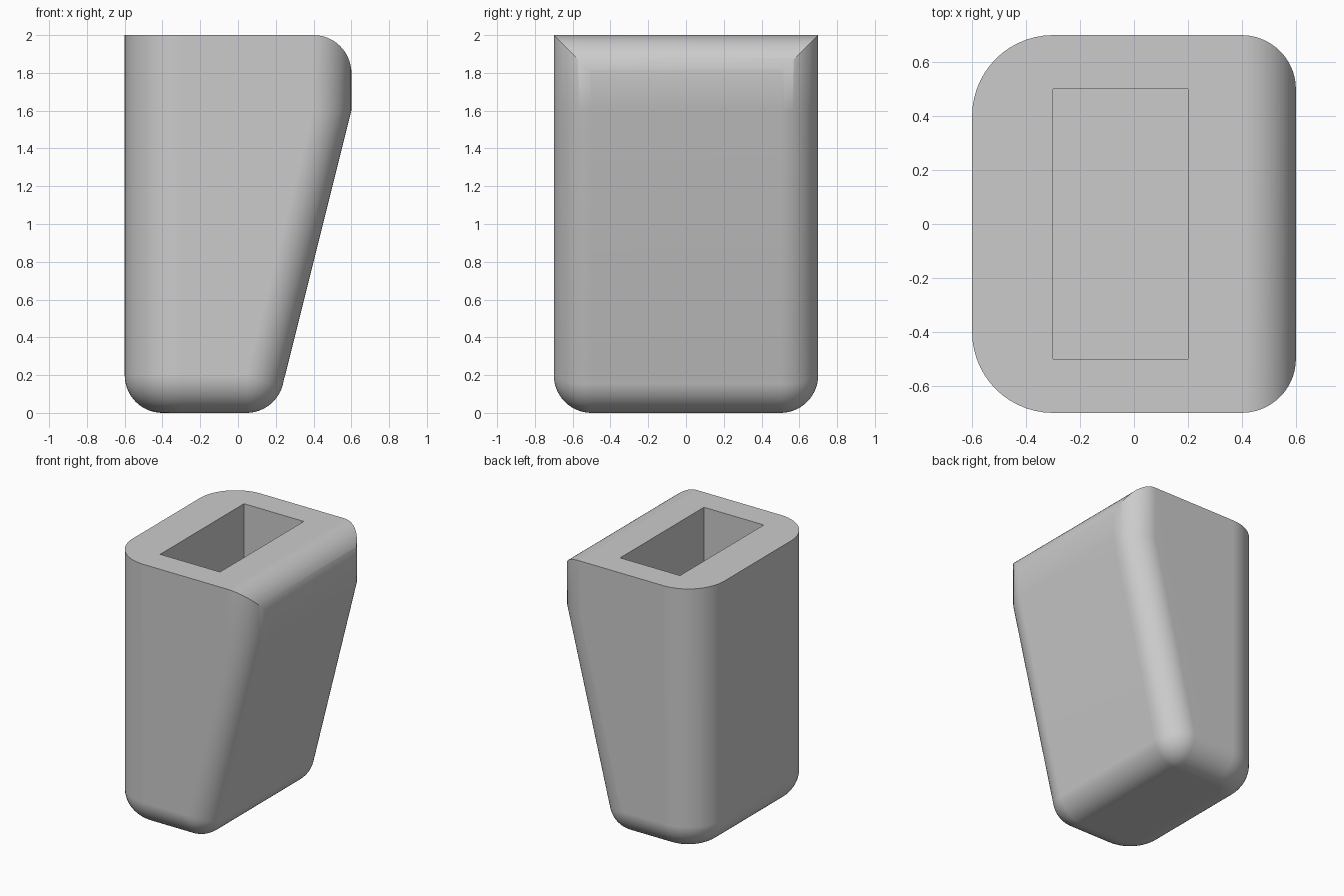
import bpy, bmesh
from math import sin, cos, pi, sqrt

old = bpy.data.objects.get("Cube")
if old:
    bpy.data.objects.remove(old, do_unlink=True)

STEPS = 14          # segments per rounded corner
R = 0.2             # main fillet radius
SLOPE = 0.25        # lean of the +x wall
LEAN = sqrt(1 + SLOPE ** 2)
FRONT_C = 0.2 + SLOPE * R - R * LEAN   # centre of the lower +x fillet

grey = bpy.data.materials.new("light grey")
grey.use_nodes = True
grey.diffuse_color = (0.6, 0.6, 0.6, 1)
grey.node_tree.nodes["Principled BSDF"].inputs["Base Color"].default_value = (0.6, 0.6, 0.6, 1)


def make_object(name, bm):
    bmesh.ops.recalc_face_normals(bm, faces=bm.faces)
    mesh = bpy.data.meshes.new(name)
    bm.to_mesh(mesh)
    bm.free()
    mesh.materials.append(grey)
    ob = bpy.data.objects.new(name, mesh)
    bpy.context.scene.collection.objects.link(ob)
    return ob


def corner(cx, cy, rx, ry, start):
    angles = [start + pi / 2 * i / STEPS for i in range(STEPS + 1)]
    return [(cx + rx * cos(a), cy + ry * sin(a)) for a in angles]


def section(z):
    """Horizontal outline of the foot at height z."""
    r = sqrt(R * R - (R - z) ** 2) if z < R else R
    inset = R - r
    wall = min(0.2 + SLOPE * z, 0.6)
    if z < R:
        centre = FRONT_C
        rx = min(r, wall - centre)
    else:
        rx = R * LEAN if z < 1.7 else R
        centre = wall - rx
    back = 0.3 - inset
    return (corner(centre, 0.5, rx, r, 0) + corner(-0.3, 0.4, back, back, pi / 2)
            + corner(-0.3, -0.4, back, back, pi) + corner(centre, -0.5, rx, r, 1.5 * pi))


# Foot body: stacked outlines, rounded below and leaning on the +x side
levels = [R - R * cos(pi / 2 * i / STEPS) for i in range(STEPS + 1)] + [1.6, 2.2]
bm = bmesh.new()
rings = [[bm.verts.new((x, y, z)) for x, y in section(z)] for z in levels]
for low, high in zip(rings, rings[1:]):
    for i in range(len(low)):
        j = (i + 1) % len(low)
        bm.faces.new((low[i], low[j], high[j], high[i]))
bm.faces.new(rings[0])
bm.faces.new(rings[-1])
bmesh.ops.remove_doubles(bm, verts=bm.verts, dist=0.0001)
foot = make_object("foot_body", bm)

# Side profile that trims the top and rounds its +x edge
arc = [(0.4 + R * cos(a), 1.8 + R * sin(a))
       for a in [pi / 2 * i / STEPS for i in range(1, STEPS + 1)]]
profile = [(-1, -1), (1, -1), (1, 1.7), (0.61, 1.75)] + arc + [(-1, 2)]
bm = bmesh.new()
face = bm.faces.new([bm.verts.new((x, -1, z)) for x, z in profile])
out = bmesh.ops.extrude_face_region(bm, geom=[face])
bmesh.ops.translate(bm, vec=(0, 2, 0),
                    verts=[v for v in out["geom"] if isinstance(v, bmesh.types.BMVert)])
trim = make_object("top_trim_cutter", bm)

# Rectangular socket
bm = bmesh.new()
bmesh.ops.create_cube(bm, size=1)
bmesh.ops.scale(bm, vec=(0.5, 1, 1.6), verts=bm.verts)
bmesh.ops.translate(bm, vec=(-0.05, 0, 1.6), verts=bm.verts)
socket = make_object("socket_cutter", bm)

# Apply the cuts
bpy.context.view_layer.objects.active = foot
for cutter, operation in ((trim, 'INTERSECT'), (socket, 'DIFFERENCE')):
    mod = foot.modifiers.new(cutter.name, 'BOOLEAN')
    mod.operation = operation
    mod.solver = 'EXACT'
    mod.object = cutter
    bpy.ops.object.modifier_apply(modifier=mod.name)
    cutter.hide_render = True
    bpy.data.objects.remove(cutter, do_unlink=True)

# Smooth fillets, crisp rim and mitres
for ob in bpy.context.selected_objects:
    ob.select_set(False)
foot.select_set(True)
bpy.ops.object.shade_smooth_by_angle(angle=pi / 6)
weighted = foot.modifiers.new("even_shading", 'WEIGHTED_NORMAL')
weighted.keep_sharp = True
